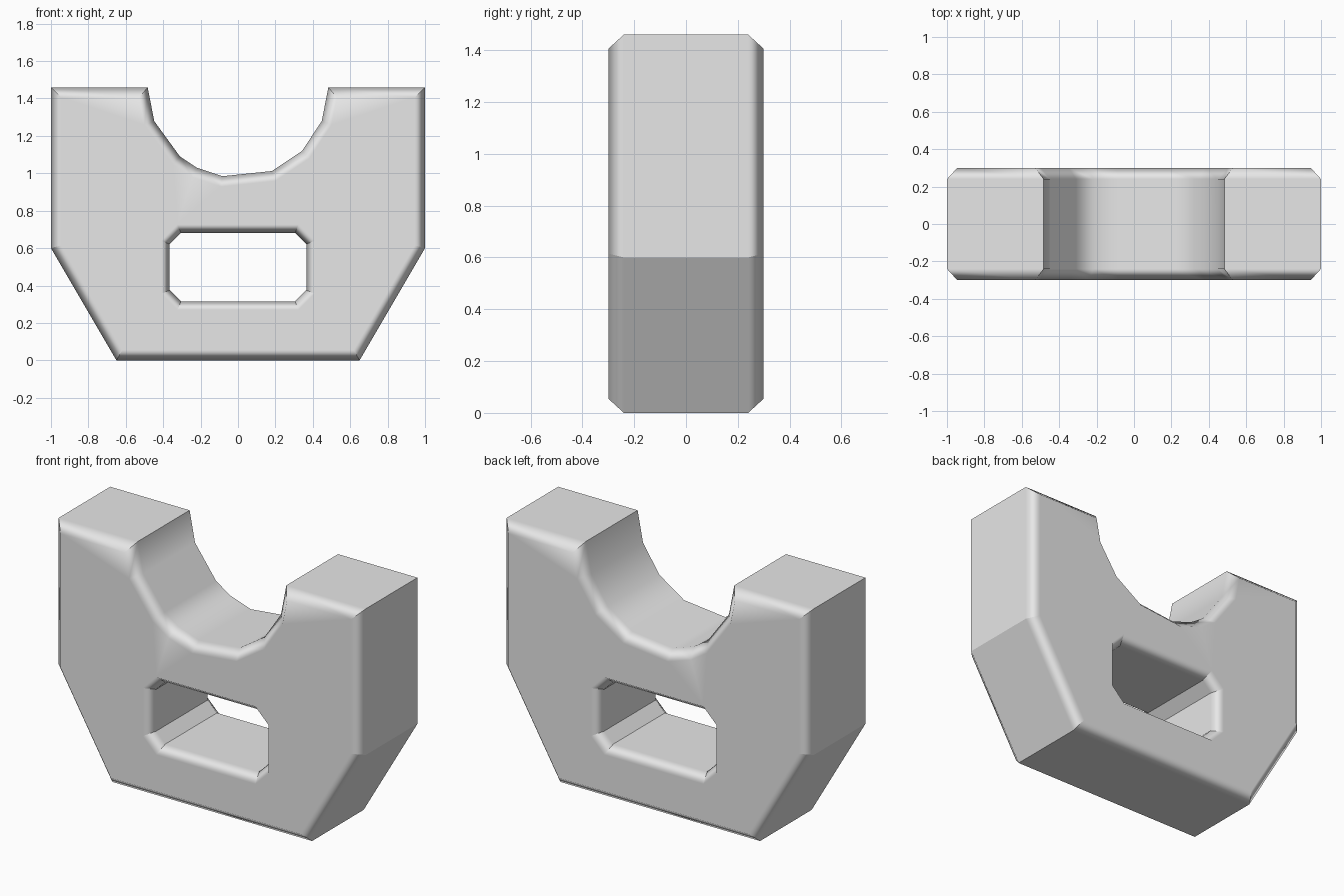
import bpy, bmesh, math
from mathutils import Vector

cube = bpy.data.objects.get("Cube")
if cube:
    bpy.data.objects.remove(cube, do_unlink=True)

HALF, CHAMFER = 0.30, 0.06
RADIUS, TOP = 0.483, 1.46

steel = bpy.data.materials.new("light_grey")
steel.use_nodes = True
grey = (0.8, 0.8, 0.8, 1)
steel.diffuse_color = grey
steel.node_tree.nodes["Principled BSDF"].inputs["Base Color"].default_value = grey


def offset(points, dist):
    """Mitred offset to the left of the travel direction."""
    out = []
    for i, p in enumerate(points):
        a = (p - points[i - 1]).normalized()
        b = (points[(i + 1) % len(points)] - p).normalized()
        na, nb = Vector((-a.y, a.x)), Vector((-b.y, b.x))
        out.append(p + (na + nb) * dist / (1 + na.dot(nb)))
    return out


# Outer profile, counter-clockwise, with the round saddle cut in its top
outline = [Vector(p) for p in ((-1, TOP), (-1, 0.6), (-0.65, 0),
                               (0.65, 0), (1, 0.6), (1, TOP))]
corners = len(outline)
for deg in (360, 338, 315, 292, 260, 243, 230, 202, 180):
    t = math.radians(deg)
    outline.append(Vector((RADIUS * math.cos(t), TOP + RADIUS * math.sin(t))))
saddle = range(corners + 1, len(outline) - 1)

# Slot profile, clockwise, with cut corners
w, h, c, mid = 0.365, 0.183, 0.06, 0.498
slot = [Vector((x, mid + z)) for x, z in (
    (-w, c - h), (-w, h - c), (c - w, h), (w - c, h),
    (w, h - c), (w, c - h), (w - c, -h), (c - w, -h))]

bm = bmesh.new()
caps = {-1: [], 1: []}


def add_wall(points, inset, smooth_at):
    """Chamfered wall through the block; its rims bound the flat caps."""
    inner = offset(points, inset)
    rings = []
    for pts, y in ((inner, -HALF), (points, CHAMFER - HALF),
                   (points, HALF - CHAMFER), (inner, HALF)):
        rings.append([bm.verts.new((p.x, y, p.y)) for p in pts])
    n = len(points)
    for a, b in zip(rings, rings[1:]):
        for i in range(n):
            j = (i + 1) % n
            bm.faces.new((a[i], a[j], b[j], b[i]))
        for i in range(n):
            if i not in smooth_at:
                bm.edges.get((a[i], b[i])).smooth = False
    for side, ring in ((-1, rings[0]), (1, rings[-1])):
        caps[side] += [bm.edges.get((ring[i], ring[i - 1])) for i in range(n)]


add_wall(outline, 0.055, saddle)
add_wall(slot, 0.045, ())

# Flat front and back around the slot
for side, edges in caps.items():
    bmesh.ops.triangle_fill(bm, edges=edges, use_beauty=True, normal=(0, side, 0))
bmesh.ops.recalc_face_normals(bm, faces=bm.faces)
for f in bm.faces:
    f.smooth = True

mesh = bpy.data.meshes.new("saddle_block")
bm.to_mesh(mesh)
bm.free()
mesh.materials.append(steel)
block = bpy.data.objects.new("saddle_block", mesh)
bpy.context.collection.objects.link(block)

# Flat large faces, soft chamfers
soft = block.modifiers.new("soft_chamfers", 'WEIGHTED_NORMAL')
soft.keep_sharp = True
soft.weight = 100
